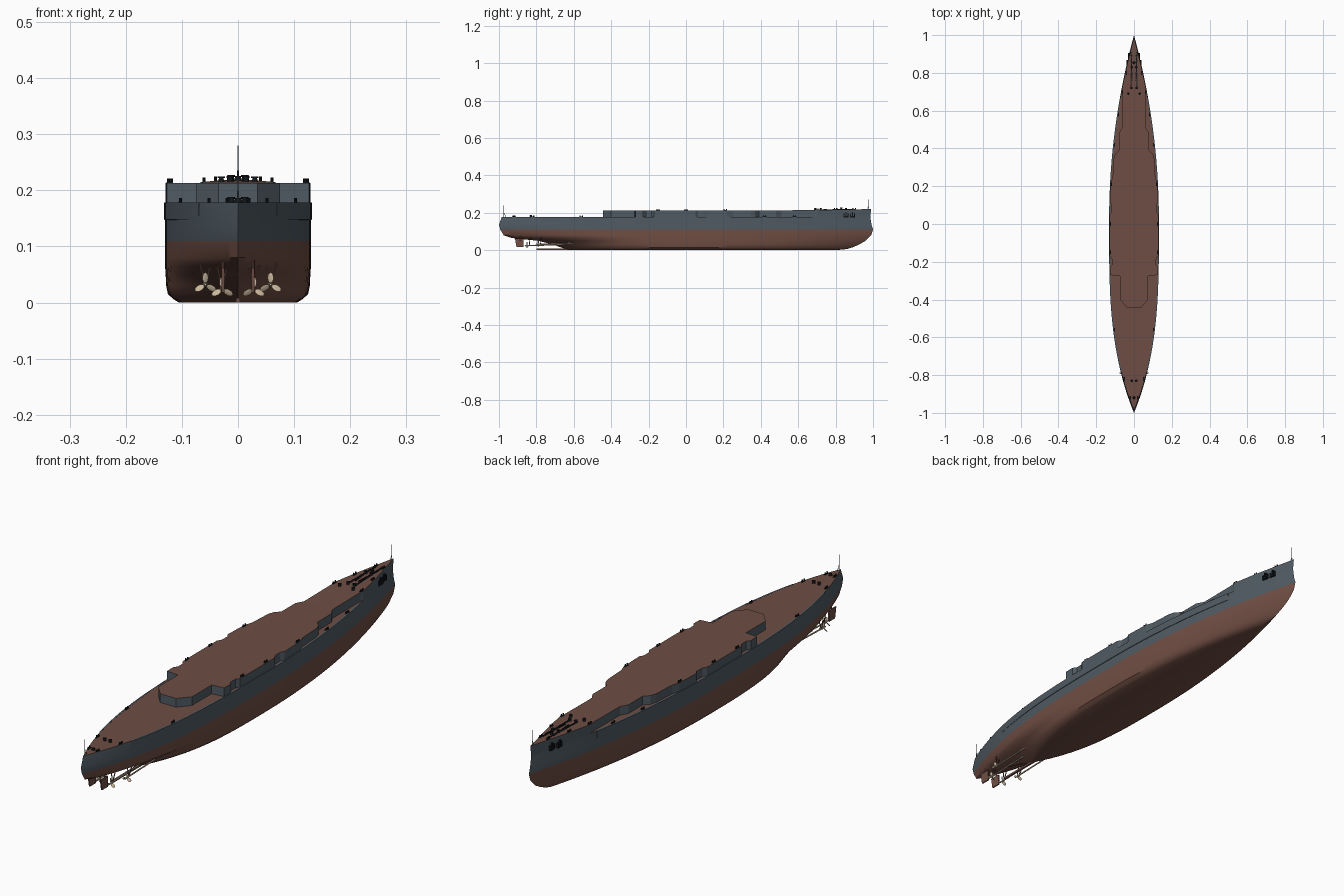
import bpy, bmesh, math
from mathutils import Vector

cube = bpy.data.objects.get("Cube")
if cube:
    bpy.data.objects.remove(cube)


def material(name, rgb):
    m = bpy.data.materials.new(name)
    m.use_nodes = True
    m.diffuse_color = (*rgb, 1)
    m.node_tree.nodes["Principled BSDF"].inputs["Base Color"].default_value = (*rgb, 1)
    return m


RED = material("hull red", (0.165, 0.078, 0.058))
GREY = material("hull grey", (0.08, 0.105, 0.125))
DECK = material("deck brown", (0.155, 0.076, 0.058))
BLACK = material("fitting black", (0.006, 0.008, 0.01))
BRONZE = material("propeller bronze", (0.58, 0.47, 0.33))
BEAM, WATER, MAIN, UPPER = 0.13, 0.11, 0.178, 0.213


def finish(name, bm, mats, smooth=True):
    bmesh.ops.remove_doubles(bm, verts=bm.verts, dist=1e-5)
    bmesh.ops.recalc_face_normals(bm, faces=bm.faces)
    mesh = bpy.data.meshes.new(name)
    bm.to_mesh(mesh)
    bm.free()
    for m in mats:
        mesh.materials.append(m)
    ob = bpy.data.objects.new(name, mesh)
    bpy.context.collection.objects.link(ob)
    if smooth:
        bpy.ops.object.select_all(action='DESELECT')
        bpy.context.view_layer.objects.active = ob
        ob.select_set(True)
        bpy.ops.object.shade_smooth_by_angle(angle=math.radians(35))
    return ob


def fullness(t):
    """Relative half width along the length, finer at the bow."""
    return max(0.0, 1 - abs(t) ** (2.1 if t > 0 else 3.2))


def edge(y):
    return BEAM * fullness(y / 0.985)


def add_box(bm, centre, size):
    made = bmesh.ops.create_cube(bm, size=1)["verts"]
    for v in made:
        v.co = Vector(centre) + Vector(a * b for a, b in zip(v.co, size))


def add_rod(bm, a, b, r, r2=None, sides=10):
    a, b = Vector(a), Vector(b)
    made = bmesh.ops.create_cone(bm, cap_ends=True, segments=sides, radius1=r,
                                 radius2=r if r2 is None else r2, depth=(b - a).length)["verts"]
    turn = Vector((0, 0, 1)).rotation_difference(b - a)
    for v in made:
        v.co = (a + b) / 2 + turn @ v.co


# Hull: stacked waterlines (height, half beam, stern end, bow end)
levels = [(0, 0.105, -0.62, 0.80), (0.006, 0.115, -0.64, 0.86), (0.015, 0.125, -0.67, 0.89),
          (0.03, 0.128, -0.71, 0.925), (0.05, 0.129, -0.79, 0.96), (0.065, BEAM, -0.93, 0.975),
          (0.08, BEAM, -0.975, 0.99), (WATER, BEAM, -0.993, 1.0), (0.135, BEAM, -1.0, 0.992),
          (MAIN, BEAM, -0.985, 0.985)]
COLS = 64
bm = bmesh.new()
rows = {1: [], -1: []}
for side in rows:
    for z, half, stern, bow in levels:
        row = []
        for i in range(COLS + 1):
            t = -math.cos(math.pi * i / COLS)
            y = t * bow if t > 0 else -t * stern
            row.append(bm.verts.new((side * half * fullness(t), y, z)))
        rows[side].append(row)
    for k in range(len(levels) - 1):
        lo, hi = rows[side][k], rows[side][k + 1]
        for i in range(COLS):
            f = bm.faces.new((lo[i], lo[i + 1], hi[i + 1], hi[i]))
            f.material_index = 0 if levels[k + 1][0] <= WATER else 1
for k, mat in ((0, 0), (-1, 2)):
    a, b = rows[1][k], rows[-1][k]
    for i in range(COLS):
        bm.faces.new((a[i], a[i + 1], b[i + 1], b[i])).material_index = mat
finish("hull", bm, [RED, GREY, DECK])

# Upper deck: half outline from aft to the bow, with recesses along the side
outline = [(0.035, -0.445), (0.075, -0.40), (0.075, -0.275)]
outline += [(edge(y) - inset, y) for y, inset in (
    (-0.27, 0.001), (-0.23, 0.001), (-0.215, 0.012), (-0.185, 0.012), (-0.17, 0.001),
    (-0.1, 0.001), (0, 0.001), (0.05, 0.001), (0.065, 0.011), (0.1, 0.011), (0.115, 0.001),
    (0.17, 0.001), (0.22, 0.001))]
outline += [(0.113, 0.25), (0.108, 0.345), (0.1, 0.37), (0.08, 0.39), (0.08, 0.48),
            (0.063, 0.51), (0.063, 0.69)]
outline += [(edge(0.7 + 0.285 * i / 14), 0.7 + 0.285 * i / 14) for i in range(15)]


def sheer(y):
    return UPPER + 0.007 * max(0, (y - 0.6) / 0.4)


bm = bmesh.new()
strips = []
for x, y in outline:
    bow = 0.005 * max(0, (y - 0.9) / 0.085)
    strips.append([bm.verts.new(p) for p in (
        (x, y, MAIN - 0.002), (x, y + bow, sheer(y)), (-x, y + bow, sheer(y)), (-x, y, MAIN - 0.002))])
for a, b in zip(strips, strips[1:]):
    for k in range(3):
        bm.faces.new((a[k], b[k], b[k + 1], a[k + 1])).material_index = 1 if k == 1 else 0
bm.faces.new(strips[0])
finish("upper_deck", bm, [GREY, DECK], smooth=False)

# Raised side strakes below the main deck
for side, label in ((1, "left"), (-1, "right")):
    bm = bmesh.new()
    prev = None
    for i in range(41):
        y = -0.78 + 1.45 * i / 40
        x = edge(y)
        ring = [bm.verts.new((side * (x + dx), y, z)) for dx, z in
                ((-0.004, 0.146), (0.002, 0.148), (0.002, MAIN), (-0.004, MAIN + 0.0005))]
        if prev:
            for k in range(4):
                bm.faces.new((prev[k], ring[k], ring[(k + 1) % 4], prev[(k + 1) % 4]))
        else:
            bm.faces.new(ring)
        prev = ring
    bm.faces.new(prev)
    finish(label + "_side_strake", bm, [GREY])

# Keel fin under the stern
bm = bmesh.new()
add_box(bm, (0, -0.68, 0.004), (0.008, 0.24, 0.008))
finish("keel_fin", bm, [RED], smooth=False)

# Propellers, shafts, brackets and rudders
for side, label in ((1, "left"), (-1, "right")):
    for where, x, y, z in (("outer", 0.058, -0.79, 0.032), ("inner", 0.028, -0.85, 0.024)):
        x *= side
        bm = bmesh.new()
        add_rod(bm, (x, y + 0.008, z), (x, y - 0.014, z), 0.005, 0.002)
        for k in range(3):
            a = math.pi / 2 + k * math.tau / 3
            out, across = Vector((math.cos(a), 0, math.sin(a))), Vector((-math.sin(a), 0, math.cos(a)))
            made = bmesh.ops.create_uvsphere(bm, u_segments=10, v_segments=8, radius=1)["verts"]
            for v in made:
                c = v.co.copy()
                v.co = (Vector((x, y, z)) + out * (0.012 + 0.0095 * c.z)
                        + (across + Vector((0, 0.6 * side, 0))) * 0.0055 * c.x
                        + Vector((0, 0.0015 * c.y, 0)))
        finish(f"{label}_{where}_propeller", bm, [BRONZE])
        bm = bmesh.new()
        add_rod(bm, (x, y, z), (x, y + 0.2, z + 0.006), 0.003)
        finish(f"{label}_{where}_shaft", bm, [BRONZE])
        bm = bmesh.new()
        for dx in (-0.01, 0.01):
            add_rod(bm, (x, y + 0.012, z), (x + dx, y + 0.016, 0.07), 0.002, sides=6)
        finish(f"{label}_{where}_bracket", bm, [RED])
    bm = bmesh.new()
    add_box(bm, (side * 0.027, -0.892, 0.04), (0.005, 0.045, 0.044))
    for v in bm.verts:
        if v.co.z < 0.03 and v.co.y < -0.89:
            v.co.y += 0.008
    add_rod(bm, (side * 0.027, -0.885, 0.05), (side * 0.027, -0.885, 0.075), 0.003)
    finish(label + "_rudder", bm, [RED], smooth=False)

# Bollards in pairs along both deck edges
bm = bmesh.new()
for y in (-0.92, -0.82, -0.56, -0.15, 0.0, 0.21, 0.42, 0.58, 0.7, 0.8, 0.9):
    high = -0.27 < y < 0.23 or y >= 0.7
    base = sheer(y) if high else MAIN
    for side in (1, -1):
        x = side * (edge(y) - 0.006)
        add_box(bm, (x, y, base + 0.001), (0.006, 0.02, 0.002))
        for dy in (-0.006, 0.006):
            add_rod(bm, (x, y + dy, base), (x, y + dy, base + 0.008), 0.0028, sides=8)
finish("bollards", bm, [BLACK])

# Anchor chains and capstans on the foredeck and the stern
bm = bmesh.new()
for side in (1, -1):
    for i in range(30):
        f = i / 29
        y = 0.72 + 0.17 * f
        add_box(bm, (side * (0.016 - 0.004 * f), y, sheer(y) + 0.002),
                (0.006 if i % 2 else 0.003, 0.007, 0.003))
    for i in range(14):
        y = 0.76 + 0.008 * i
        add_box(bm, (side * (0.006 + 0.0008 * i), y, sheer(y) + 0.002), (0.003, 0.007, 0.003))
finish("anchor_chains", bm, [BLACK], smooth=False)

bm = bmesh.new()
for x, y, base in ((0.014, 0.72, sheer(0.72)), (0.03, 0.69, sheer(0.69)),
                   (0.012, 0.83, sheer(0.83)), (0.012, -0.83, MAIN)):
    for side in (1, -1):
        add_rod(bm, (side * x, y, base), (side * x, y, base + 0.007), 0.006, 0.004, 12)
        add_rod(bm, (side * x, y, base + 0.007), (side * x, y, base + 0.01), 0.0065, sides=12)
for y, base in ((0.855, sheer(0.855)), (-0.92, MAIN)):
    add_rod(bm, (0, y, base), (0, y, base + 0.008), 0.007, 0.005, 12)
finish("capstans", bm, [BLACK])

# Anchors hung on the bow sides
for side, label in ((1, "left"), (-1, "right")):
    bm = bmesh.new()
    for y in (0.855, 0.89):
        x = side * (edge(y) + 0.002)
        add_box(bm, (x, y, 0.19), (0.007, 0.007, 0.026))
        add_box(bm, (x, y, 0.178), (0.009, 0.026, 0.008))
        for dy in (-0.011, 0.011):
            add_box(bm, (x, y + dy, 0.186), (0.008, 0.006, 0.018))
    finish(label + "_anchors", bm, [BLACK], smooth=False)

# Flagstaffs at bow and stern
for name, y, base, top in (("bow_staff", 0.978, UPPER, 0.28), ("stern_staff", -0.975, MAIN, 0.24)):
    bm = bmesh.new()
    add_rod(bm, (0, y, base), (0, y, top), 0.0016, 0.0008, 8)
    add_rod(bm, (0, y - 0.012 * math.copysign(1, y), base), (0, y, base + 0.025), 0.0009, sides=6)
    finish(name, bm, [GREY])
